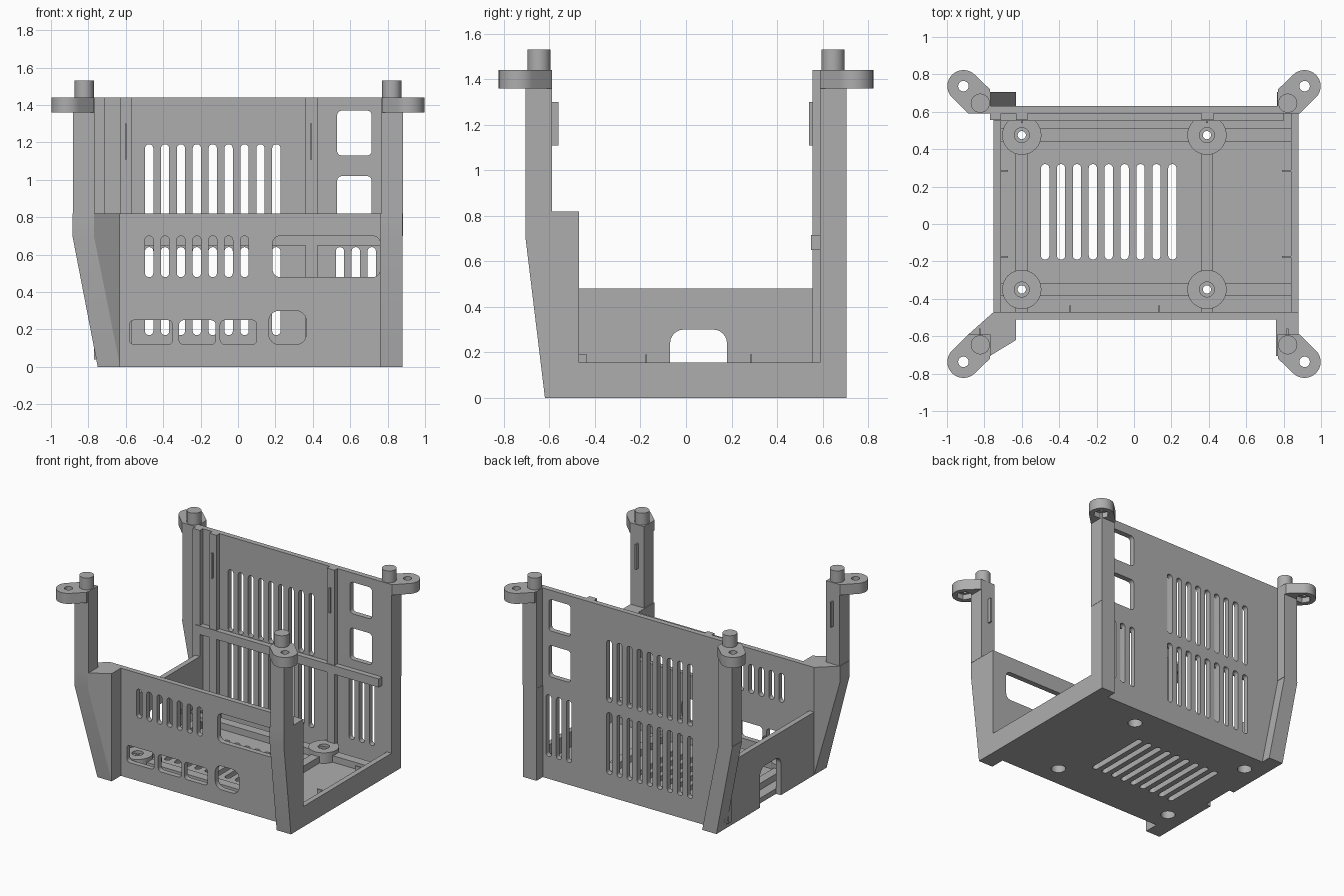
import bpy, bmesh
from math import pi, cos, sin, radians
from mathutils import Matrix, Vector
from mathutils.geometry import convex_hull_2d

cube = bpy.data.objects.get("Cube")
if cube:
    bpy.data.objects.remove(cube)

grey = bpy.data.materials.new("matte_grey")
grey.use_nodes = True
colour = (0.42, 0.42, 0.42, 1)
grey.diffuse_color = colour
grey.node_tree.nodes["Principled BSDF"].inputs["Base Color"].default_value = colour

# Local axes (u, v, thickness) of each plate direction
AXES = {
    "wall": Matrix(((1, 0, 0), (0, 0, -1), (0, 1, 0))),
    "side": Matrix(((0, 0, 1), (1, 0, 0), (0, 1, 0))),
    "flat": Matrix.Identity(3),
}
NORMAL = {"wall": Vector((0, 1, 0)), "side": Vector((1, 0, 0)), "flat": Vector((0, 0, 1))}


def finish(name, bm):
    bmesh.ops.remove_doubles(bm, verts=bm.verts, dist=0.0001)
    bmesh.ops.recalc_face_normals(bm, faces=bm.faces)
    mesh = bpy.data.meshes.new(name)
    bm.to_mesh(mesh)
    bm.free()
    mesh.materials.append(grey)
    ob = bpy.data.objects.new(name, mesh)
    bpy.context.collection.objects.link(ob)
    bpy.ops.object.select_all(action="DESELECT")
    bpy.context.view_layer.objects.active = ob
    ob.select_set(True)
    bpy.ops.object.shade_smooth_by_angle(angle=radians(30))
    return ob


def plate(name, plane, outline, holes, lo, hi):
    """Extruded outline with holes, between lo and hi along the plate normal."""
    curve = bpy.data.curves.new(name, "CURVE")
    curve.dimensions = "2D"
    curve.fill_mode = "BOTH"
    curve.extrude = (hi - lo) / 2
    for loop in [outline] + holes:
        spline = curve.splines.new("POLY")
        spline.points.add(len(loop) - 1)
        for point, (u, v) in zip(spline.points, loop):
            point.co = (u, v, 0, 1)
        spline.use_cyclic_u = True
    temp = bpy.data.objects.new(name + "_curve", curve)
    bpy.context.collection.objects.link(temp)
    graph = bpy.context.evaluated_depsgraph_get()
    mesh = bpy.data.meshes.new_from_object(temp.evaluated_get(graph))
    bm = bmesh.new()
    bm.from_mesh(mesh)
    bpy.data.objects.remove(temp)
    bpy.data.curves.remove(curve)
    bpy.data.meshes.remove(mesh)
    move = Matrix.Translation(NORMAL[plane] * (lo + hi) / 2) @ AXES[plane].to_4x4()
    bmesh.ops.transform(bm, matrix=move, verts=bm.verts)
    return finish(name, bm)


def hull(name, points):
    bm = bmesh.new()
    for p in points:
        bm.verts.new(p)
    bmesh.ops.convex_hull(bm, input=bm.verts)
    bmesh.ops.dissolve_limit(bm, angle_limit=0.01, verts=bm.verts, edges=bm.edges)
    return finish(name, bm)


def rect(x0, x1, y0, y1):
    return [(x0, y0), (x1, y0), (x1, y1), (x0, y1)]


def box(name, x0, x1, y0, y1, z0, z1):
    return hull(name, [(x, y, z) for x, y in rect(x0, x1, y0, y1) for z in (z0, z1)])


def circle(cx, cy, r, n=32):
    return [(cx + r * cos(2 * pi * i / n), cy + r * sin(2 * pi * i / n)) for i in range(n)]


def rounded(x0, x1, y0, y1, r, n=6):
    pts = []
    corners = [(x1 - r, y1 - r), (x0 + r, y1 - r), (x0 + r, y0 + r), (x1 - r, y0 + r)]
    for k, (cx, cy) in enumerate(corners):
        for i in range(n + 1):
            a = pi / 2 * (k + i / n)
            pts.append((cx + r * cos(a), cy + r * sin(a)))
    return pts


def slots(first, count, y0, y1):
    return [rounded(x - 0.022, x + 0.022, y0, y1, 0.021)
            for x in (first + 0.085 * i for i in range(count))]


# Floor with vents and screw holes
posts = [(x, y) for x in (-0.6, 0.39) for y in (-0.35, 0.475)]
plate("floor", "flat", rect(-0.71, 0.88, -0.51, 0.63),
      slots(-0.475, 9, -0.19, 0.32) + [circle(x, y, 0.05) for x, y in posts], 0, 0.04)

# Standoffs with stepped bores
for x, y in posts:
    for z0, z1, bore in ((0.04, 0.06, 0.05), (0.06, 0.10, 0.022), (0.10, 0.12, 0.04)):
        plate("standoff", "flat", circle(x, y, 0.105), [circle(x, y, bore)], z0, z1)

# Floor ribs linking the standoffs
for y in (-0.35, 0.475):
    for x0, x1 in ((-0.71, -0.66), (-0.54, 0.33), (0.45, 0.84)):
        box("floor_rib", x0, x1, y - 0.035, y + 0.035, 0.04, 0.09)
for x in (-0.6, 0.39):
    for y0, y1 in ((-0.47, -0.41), (-0.29, 0.415), (0.535, 0.59)):
        box("floor_cross_rib", x - 0.033, x + 0.033, y0, y1, 0.04, 0.09)

# Front wall with vents and port openings
ports = [rounded(x0, x1, 0.12, 0.25, 0.025)
         for x0, x1 in ((-0.58, -0.35), (-0.315, -0.12), (-0.095, 0.10))]
ports += [rounded(0.165, 0.365, 0.12, 0.30, 0.055), rounded(0.185, 0.76, 0.48, 0.70, 0.04)]
plate("front_wall", "wall", rect(-0.70, 0.80, 0, 0.82),
      slots(-0.475, 7, 0.48, 0.70) + ports, -0.51, -0.47)

# Back wall with two vent rows and two windows
windows = [rounded(0.53, 0.715, z, z + 0.24, 0.025) for z in (0.78, 1.13)]
plate("back_wall", "wall",
      [(-0.75, 0), (0.88, 0), (0.88, 1.44), (-0.77, 1.44), (-0.77, 0.1)],
      slots(-0.475, 9, 0.17, 0.64) + slots(-0.475, 9, 0.72, 1.19)
      + slots(0.545, 3, 0.17, 0.64) + windows, 0.59, 0.63)
box("back_rail", -0.75, 0.80, 0.55, 0.59, 0.65, 0.715)
for x0, x1 in ((-0.77, -0.71), (-0.63, -0.57), (0.36, 0.425)):
    box("back_rib", x0, x1, 0.555, 0.59, 0.04, 1.44)

# Right-hand side wall with arched opening, and the low lip opposite
arch = [p for p in rounded(-0.07, 0.18, 0.0, 0.30, 0.06) if p[1] > 0.1]
plate("side_wall", "side",
      [(-0.48, 0), (-0.07, 0)] + arch[::-1] + [(0.18, 0), (0.60, 0), (0.60, 0.48), (-0.48, 0.48)],
      [], -0.75, -0.71)
box("side_lip", 0.84, 0.88, -0.48, 0.60, 0, 0.155)

# Corner posts, lower parts
def tiers(bottom, top, heights):
    return [(x, y, 0) for x, y in bottom] + [(x, y, z) for x, y in top for z in heights]

front_right_top = [(-0.885, -0.705), (-0.77, -0.705), (-0.63, -0.62),
                   (-0.63, -0.47), (-0.75, -0.47), (-0.885, -0.59)]
hull("front_right_post_base",
     tiers(rect(-0.75, -0.63, -0.62, -0.47), front_right_top, (0.70, 0.82)))
hull("front_left_post_base",
     tiers(rect(0.76, 0.88, -0.62, -0.47), rect(0.76, 0.88, -0.705, -0.47), (0.70, 0.82)))
hull("back_right_post_base",
     tiers(rect(-0.75, -0.63, 0.59, 0.705), rect(-0.885, -0.77, 0.59, 0.705), (0.70,)))
box("back_left_post_base", 0.765, 0.88, 0.59, 0.705, 0, 0.70)

# Upper posts, mounting ears and pins at all four corners
for sx in (-1, 1):
    for sy in (-1, 1):
        def flip(points):
            return [(sx * x, sy * y) for x, y in points]
        base = 0.82 if sy < 0 else 0.70
        hull("upper_post", [(x, y, z) for x, y in flip(rect(0.767, 0.882, 0.59, 0.705))
                            for z in (base, 1.44)])
        shape = circle(0.912, 0.737, 0.086) + [(0.885, 0.59), (0.77, 0.59), (0.77, 0.72)]
        ear = flip([shape[i] for i in convex_hull_2d(shape)])
        plate("ear_lower", "flat", ear, [flip(circle(0.912, 0.737, 0.056, 6))], 1.36, 1.40)
        plate("ear_upper", "flat", ear, [flip(circle(0.912, 0.737, 0.028))], 1.40, 1.44)
        plate("locating_pin", "flat", flip(circle(0.822, 0.646, 0.051)), [], 1.40, 1.53)

# Thin locating tabs
for x in (-0.825, 0.82):
    box("post_tab", x - 0.005, x + 0.005, -0.595, -0.56, 1.11, 1.30)
for x in (-0.6, 0.39):
    box("rib_tab", x - 0.005, x + 0.005, 0.54, 0.56, 1.11, 1.30)
for y in (-0.175, 0.285):
    box("side_tab", -0.715, -0.675, y - 0.004, y + 0.004, 0.155, 0.19)
    box("lip_tab", 0.79, 0.845, y - 0.004, y + 0.004, 0.12, 0.155)
for x in (-0.34, 0.135):
    box("front_tab", x - 0.004, x + 0.004, -0.475, -0.435, 0.155, 0.19)
